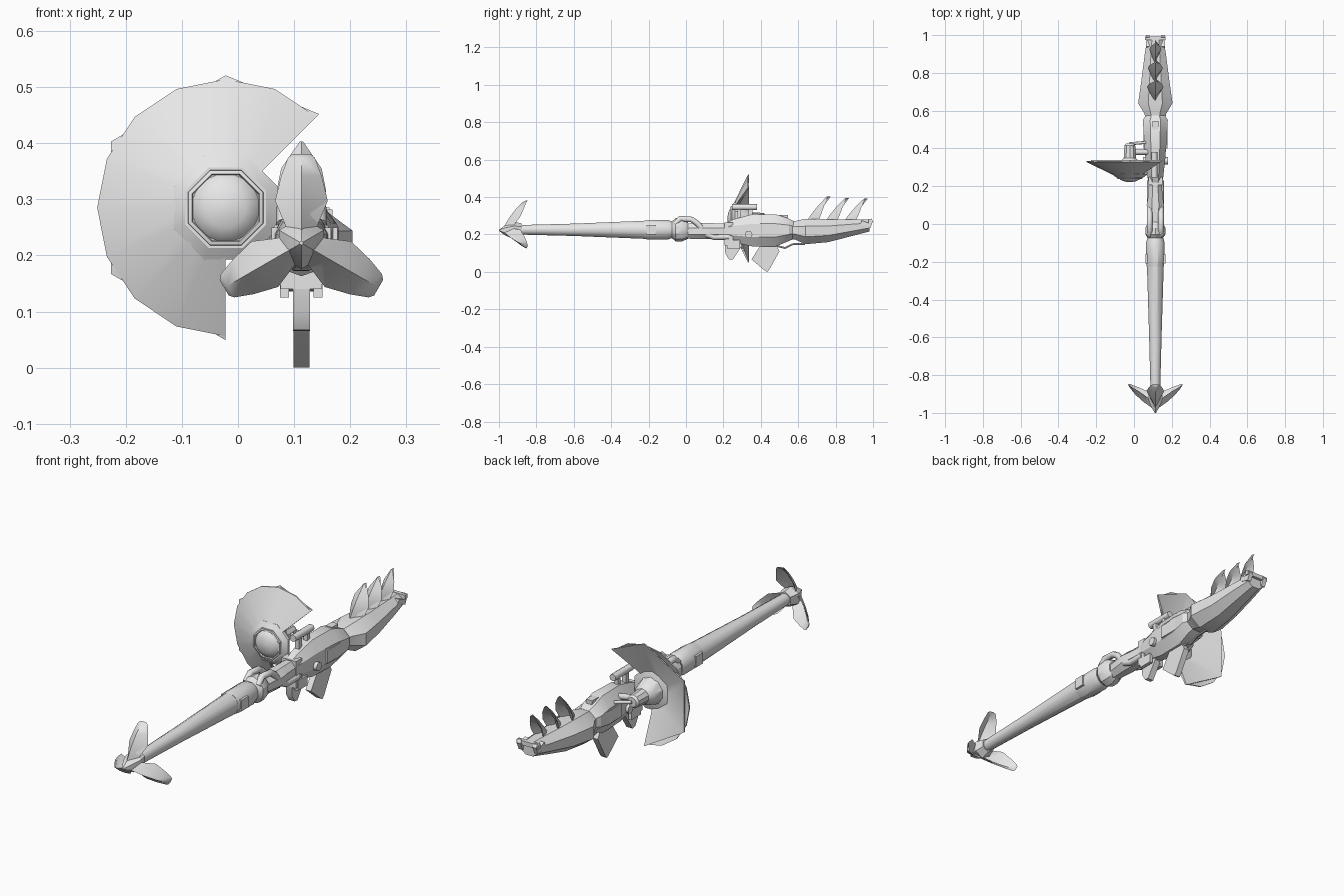
import bpy, math
from mathutils import Vector

if "Cube" in bpy.data.objects:
    bpy.data.objects.remove(bpy.data.objects["Cube"])

AX, AZ = 0.113, 0.225          # weapon axis (runs along y)
DX, DZ = -0.022, 0.285         # dish centre
mat = bpy.data.materials.new("pale_grey")
mat.diffuse_color = (0.8, 0.8, 0.8, 1)
mat.use_nodes = True
mat.node_tree.nodes["Principled BSDF"].inputs["Base Color"].default_value = mat.diffuse_color


def make(name, verts, faces, angle=30):
    me = bpy.data.meshes.new(name)
    me.from_pydata([tuple(v) for v in verts], [], faces)
    me.materials.append(mat)
    ob = bpy.data.objects.new(name, me)
    bpy.context.collection.objects.link(ob)
    bpy.context.view_layer.objects.active = ob
    bpy.ops.object.mode_set(mode='EDIT')
    bpy.ops.mesh.select_all(action='SELECT')
    bpy.ops.mesh.normals_make_consistent(inside=False)
    bpy.ops.object.mode_set(mode='OBJECT')
    me.polygons.foreach_set("use_smooth", [True] * len(me.polygons))
    me.set_sharp_from_angle(angle=math.radians(angle))
    return ob


def loft(name, rings, angle=30):
    """Skin closed rings of equal size and cap both ends."""
    n = len(rings[0])
    verts = [p for r in rings for p in r]
    faces = [(i * n + j, i * n + (j + 1) % n, (i + 1) * n + (j + 1) % n, (i + 1) * n + j)
             for i in range(len(rings) - 1) for j in range(n)]
    faces += [tuple(range(n)), tuple(range(len(verts) - n, len(verts)))]
    return make(name, verts, faces, angle)


def barrel(name, rows, n=8, x=AX, angle=30):
    """Rows of (y, half width, half height, centre z) along y."""
    a = [2 * math.pi * (k + 0.5) / n for k in range(n)]
    f = 1 / math.cos(math.pi / n) if n <= 8 else 1
    return loft(name, [[(x + f * rx * math.cos(t), y, z + f * rz * math.sin(t)) for t in a]
                       for y, rx, rz, z in rows], angle)


def tube(name, path, r, n=8):
    pts = [Vector(p) for p in path]
    rings = []
    for i, p in enumerate(pts):
        q = (pts[min(i + 1, len(pts) - 1)] - pts[max(i - 1, 0)]).to_track_quat('Z', 'X')
        rings.append([p + q @ Vector((r * math.cos(t), r * math.sin(t), 0))
                      for t in [2 * math.pi * k / n for k in range(n)]])
    return loft(name, rings, 50)


def prism(name, outline, x0, x1):
    """Extrude a (y, z) outline across x."""
    return loft(name, [[(x, y, z) for y, z in outline] for x in (x0, x1)])


def box(name, x0, x1, y0, y1, z0, z1):
    return prism(name, [(y0, z0), (y1, z0), (y1, z1), (y0, z1)], x0, x1)


def petal(name, angle, origin, rows, thick=0.012):
    """Arched blade; rows are (distance out, ridge y, half width, edge y)."""
    out = Vector((math.cos(angle), 0, math.sin(angle)))
    side = Vector((-math.sin(angle), 0, math.cos(angle)))
    o, fy = Vector(origin), Vector((0, 1, 0))
    loft(name, [[o + out * r + fy * ry, o + out * r + side * w + fy * ey,
                 o + out * r + fy * (ry + thick), o + out * r - side * w + fy * ey]
                for r, ry, w, ey in rows], 40)


# harpoon head: point, hub and three swept blades
barrel("harpoon_point", [(-1.0, .003, .003, .222), (-.965, .024, .024, .222),
                         (-.92, .04, .04, .222), (-.88, .03, .03, .225)], 6)
for k in range(3):
    petal("harpoon_blade", math.radians(90 + 120 * k), (AX, 0, .222),
          [(.0, -.985, .022, -.945), (.035, -.965, .03, -.915), (.075, -.94, .047, -.885),
           (.12, -.905, .036, -.866), (.152, -.872, .024, -.853), (.159, -.858, .016, -.85)])

# shaft, collar and coupling
barrel("shaft", [(-.9, .026, .026, .225), (-.6, .034, .034, .225),
                 (-.22, .046, .05, .225), (-.16, .046, .05, .225)], 12)
barrel("collar", [(-.225, .047, .05, .225), (-.2, .05, .054, .225),
                  (-.1, .051, .055, .225), (-.075, .044, .046, .225)], 12)
barrel("coupling", [(-.075, .042, .045, .225), (-.055, .056, .062, .225),
                    (-.02, .056, .062, .225), (.01, .04, .045, .222)], 10)
barrel("inner_tube", [(0, .033, .04, .218), (.05, .038, .042, .218), (.1, .046, .043, .218),
                      (.15, .038, .042, .218), (.22, .034, .042, .218)], 8)
for s in (-1, 1):
    x = AX + s * .03
    tube("bent_pipe", [(x, -.06, .255), (x, -.03, .285), (x, .03, .28), (x, .06, .26),
                       (x, .11, .2), (x, .15, .185), (x, .23, .187)], .015)
    box("collar_lug", AX + s * .047 - .006, AX + s * .047 + .006, -.21, -.16, .2, .25)

# receiver body with front bracket and foot
barrel("body", [(.22, .036, .045, .22), (.25, .042, .06, .22), (.35, .053, .085, .222),
                (.48, .062, .086, .222), (.55, .066, .06, .225), (.575, .052, .048, .224)], 8)
box("front_bracket", AX - .037, AX + .037, .207, .25, .14, .265)
prism("front_foot", [(.207, .2), (.27, .2), (.3, .14), (.25, .065), (.23, .067), (.21, .1)],
      AX - .015, AX + .015)
for s in (-1, 1):
    box("bracket_ear", AX + s * .03 - .008, AX + s * .03 + .008, .22, .29, .125, .17)
    tube("side_knob", [(AX + s * .03, .335, .2), (AX + s * .066, .335, .2)], .02, 8)
    box("side_plate", AX + s * .058 - .006, AX + s * .058 + .006, .4, .5, .19, .25)
box("top_plate", AX - .016, AX + .016, .5, .545, .28, .305)

# sight tube on mounts
tube("sight_tube", [(AX - .005, .245, .346), (AX - .005, .38, .346)], .016, 8)
for y in (.275, .335):
    box("sight_mount", AX - .014, AX + .006, y, y + .02, .28, .34)

# grip and trigger
prism("grip", [(.35, .067), (.425, .004), (.435, 0), (.445, .012), (.5, .11), (.475, .16), (.41, .16)],
      AX - .014, AX + .014)
tube("trigger", [(AX, .48, .14), (AX, .53, .128), (AX, .57, .148), (AX, .635, .15)], .005, 6)

# stock with tail fork
barrel("stock", [(.56, .052, .047, .223), (.585, .058, .05, .222), (.64, .091, .068, .216),
                 (.76, .074, .061, .22), (.9, .056, .043, .238), (.98, .043, .032, .248)], 8)
box("tail_bar", AX - .055, AX + .055, .975, .993, .262, .282)
for s in (-1, 1):
    prism("tail_hook", [(.93, .25), (.985, .235), (1.0, .27), (.99, .285), (.975, .262), (.94, .275)],
          AX + s * .04 - .01, AX + s * .04 + .01)

# three leaf spines along the stock
for y, w, h in ((.645, 1, 1), (.745, .9, .95), (.845, .72, .93)):
    petal("spine", math.pi / 2, (AX, y, .265),
          [(0, -.005, .028 * w, .06), (.05 * h, .03, .044 * w, .08),
           (.09 * h, .062, .036 * w, .094), (.138 * h, .108, .003, .112)], .02)


# open sector dish: cone front on a coarse backing shell
def sector(name, degs, r0, y0, r1, y1, thick):
    rings = []
    for d in degs:
        c, s = math.cos(math.radians(d)), math.sin(math.radians(d))
        rings.append([(DX + r * c, y, DZ + r * s)
                      for r, y in ((r0, y0), (r1, y1), (r1, y1 + thick), (r0, y0 + thick))])
    loft(name, rings, 35)


sector("dish_front", [45 + 22.5 * k for k in range(11)], .07, .25, .229, .328, .006)
sector("dish_back", [45, 90, 150, 210, 270], .06, .262, .236, .332, .006)


# hub parts turned about the dish axis
def turned(name, rows, n=8, angle=30):
    loft(name, [[(DX + r * math.cos(t), y, DZ + r * math.sin(t))
                 for t in [2 * math.pi * (k + .5) / n for k in range(n)]] for y, r in rows], angle)


turned("hub_disc", [(.247, .078), (.262, .1), (.275, .1), (.29, .06)])
turned("hub_ring", [(.26, .074), (.24, .072), (.238, .065), (.25, .062)])
turned("hub_dome", [(.252, .064), (.238, .056), (.227, .036), (.222, .012), (.2215, .002)], 16, 60)
turned("dish_axle", [(.28, .065), (.33, .05), (.35, .034), (.415, .03), (.425, .022)], 10)

# arms joining dish to body
tube("dish_arm", [(DX, .38, DZ), (.05, .38, .275), (AX, .38, .26)], .014)
tube("dish_strut", [(DX, .425, DZ), (.04, .43, .27), (AX, .435, .25)], .008)
